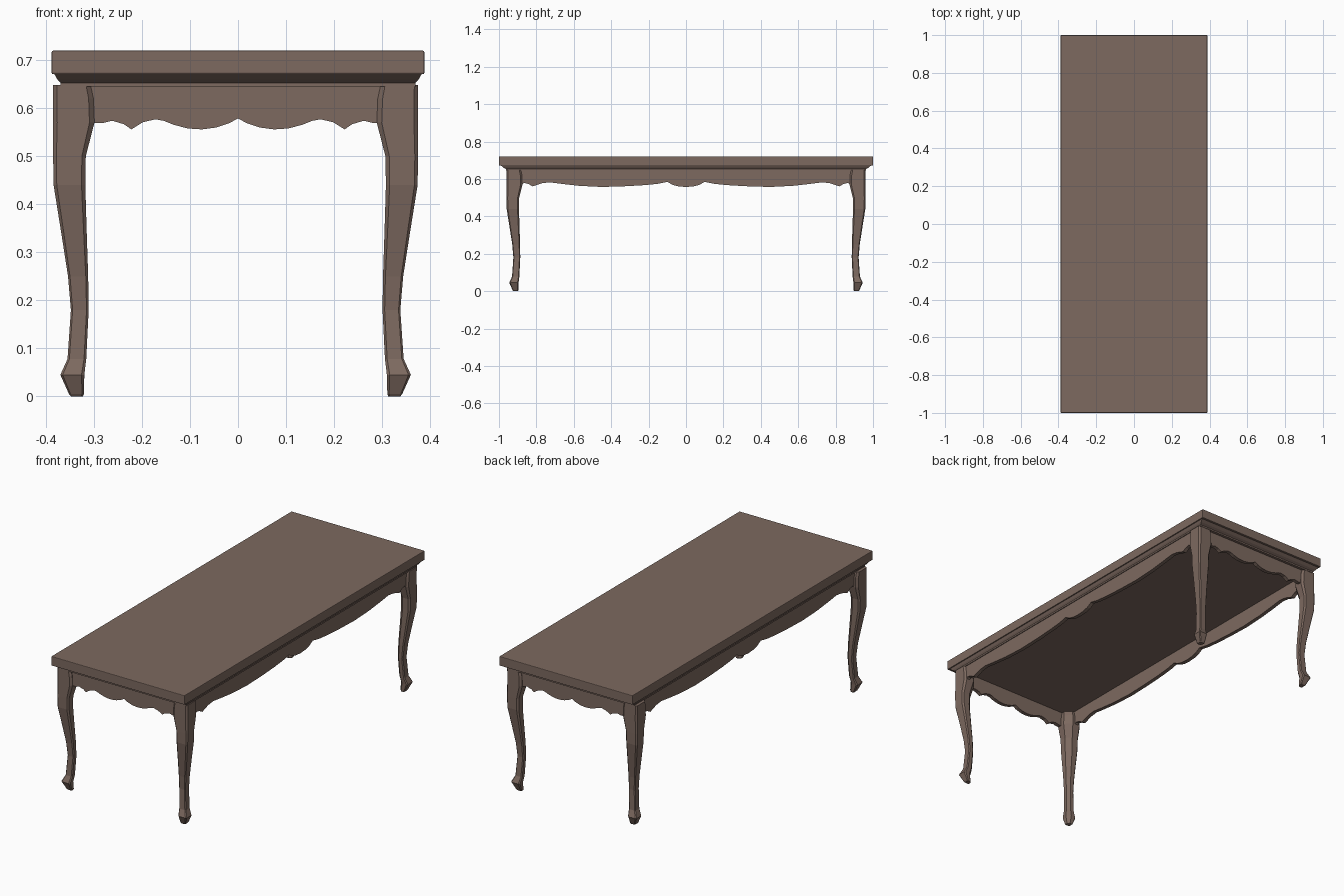
import bpy, bmesh

if "Cube" in bpy.data.objects:
    bpy.data.objects.remove(bpy.data.objects["Cube"])

wood = bpy.data.materials.new("brown wood")
wood.diffuse_color = (0.205, 0.142, 0.116, 1)
wood.use_nodes = True
wood.node_tree.nodes["Principled BSDF"].inputs["Base Color"].default_value = wood.diffuse_color


def finish(name, bm):
    bmesh.ops.recalc_face_normals(bm, faces=bm.faces)
    mesh = bpy.data.meshes.new(name)
    bm.to_mesh(mesh)
    bm.free()
    mesh.materials.append(wood)
    obj = bpy.data.objects.new(name, mesh)
    bpy.context.collection.objects.link(obj)
    return obj


def loft(name, rings):
    """Skin a stack of equal-sized rings and cap both ends."""
    bm = bmesh.new()
    loops = [[bm.verts.new(p) for p in r] for r in rings]
    n = len(loops[0])
    for a, b in zip(loops, loops[1:]):
        for k in range(n):
            bm.faces.new((a[k], a[(k + 1) % n], b[(k + 1) % n], b[k]))
    bm.faces.new(loops[0])
    bm.faces.new(loops[-1])
    return finish(name, bm)


def rect(hx, hy, z):
    return [(-hx, -hy, z), (hx, -hy, z), (hx, hy, z), (-hx, hy, z)]


# table top with softly broken edges
top = loft("table_top", [rect(0.388, 1.0, 0.671), rect(0.388, 1.0, 0.72)])
bev = top.modifiers.new("edge", 'BEVEL')
bev.width = 0.003
bev.segments = 2

# sloped moulding under the top
loft("under_moulding", [rect(0.370, 0.962, 0.645), rect(0.370, 0.962, 0.653),
                        rect(0.376, 0.975, 0.660), rect(0.383, 0.990, 0.672)])

# cabriole legs: height, outer edge, inner edge (measured from the centre line)
LEG = [(0.0, 0.343, 0.318), (0.005, 0.347, 0.316), (0.045, 0.365, 0.315),
       (0.078, 0.350, 0.311), (0.18, 0.343, 0.306), (0.25, 0.349, 0.307),
       (0.34, 0.363, 0.310), (0.44, 0.379, 0.313), (0.50, 0.380, 0.312),
       (0.535, 0.380, 0.303), (0.57, 0.380, 0.294), (0.62, 0.380, 0.296),
       (0.648, 0.380, 0.302)]


def leg_ring(z, o, i, sx, sy):
    w = o - i
    c, s, n = 0.10 * w, 0.12 * w, 0.38 * w   # outer, side and inner chamfers
    pts = [(o, o - c), (o - c, o), (i + s, o), (i, o - s),
           (i, i + n), (i + n, i), (o - s, i), (o, i + s)]
    return [(sx * x - 0.005, sy * (y + 0.58), z) for x, y in pts]


for sy, end in ((-1, "front"), (1, "back")):
    for sx, side in ((-1, "left"), (1, "right")):
        loft(f"{end}_{side}_leg", [leg_ring(*row, sx, sy) for row in LEG])

# scalloped lower edges of the aprons: distance from the middle, height
END_EDGE = [(0, 0.579), (0.018, 0.569), (0.045, 0.560), (0.075, 0.556), (0.105, 0.558),
            (0.135, 0.566), (0.155, 0.574), (0.172, 0.577), (0.198, 0.571),
            (0.222, 0.556), (0.238, 0.567), (0.262, 0.574), (0.282, 0.569), (0.32, 0.569)]
LONG_EDGE = [(0, 0.557), (0.04, 0.560), (0.07, 0.568), (0.10, 0.584), (0.15, 0.574),
             (0.22, 0.567), (0.32, 0.561), (0.45, 0.557), (0.57, 0.563), (0.66, 0.573),
             (0.73, 0.582), (0.77, 0.577), (0.82, 0.560), (0.842, 0.573), (0.865, 0.579),
             (0.88, 0.568), (0.91, 0.568)]


def apron(name, edge, outer, along_x, sign):
    prof = [(-t, z) for t, z in reversed(edge[1:])] + edge
    bm = bmesh.new()
    grid = []
    for t, z in prof:
        row = []
        for d, h in ((outer, z), (outer, 0.65), (outer - 0.02, 0.65), (outer - 0.02, z)):
            p = (t, sign * d, h) if along_x else (sign * d, t, h)
            row.append(bm.verts.new(p))
        grid.append(row)
    for a, b in zip(grid, grid[1:]):
        for k in range(4):
            bm.faces.new((a[k], a[(k + 1) % 4], b[(k + 1) % 4], b[k]))
    bm.faces.new(grid[0])
    bm.faces.new(grid[-1])
    finish(name, bm)


apron("front_apron", END_EDGE, 0.948, True, -1)
apron("back_apron", END_EDGE, 0.948, True, 1)
apron("left_apron", LONG_EDGE, 0.366, False, -1)
apron("right_apron", LONG_EDGE, 0.366, False, 1)
